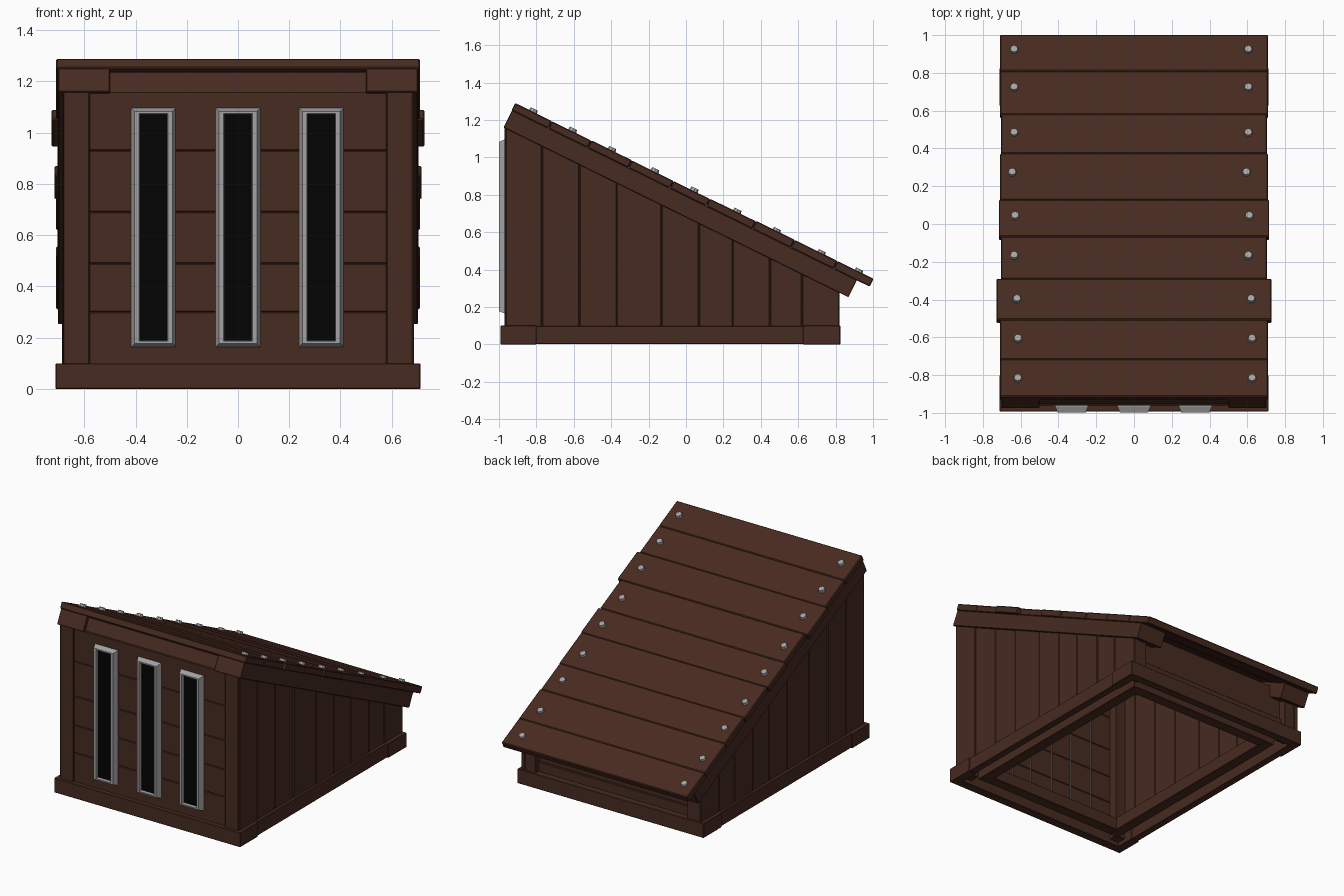
import bpy, bmesh, math, random
from mathutils import Matrix, Vector

if "Cube" in bpy.data.objects:
    bpy.data.objects.remove(bpy.data.objects["Cube"])

random.seed(4)


def mat(name, rgb):
    m = bpy.data.materials.new(name)
    m.diffuse_color = (*rgb, 1)
    m.use_nodes = True
    m.node_tree.nodes["Principled BSDF"].inputs["Base Color"].default_value = m.diffuse_color
    return m


WOOD = mat("brown_wood", (0.063, 0.0235, 0.0145))
METAL = mat("grey_metal", (0.37, 0.37, 0.37))
BLACK = mat("black_opening", (0.001, 0.001, 0.001))


def finish(name, bm, mats, bevel=0):
    bmesh.ops.recalc_face_normals(bm, faces=bm.faces)
    me = bpy.data.meshes.new(name)
    bm.to_mesh(me)
    bm.free()
    for m in mats:
        me.materials.append(m)
    ob = bpy.data.objects.new(name, me)
    bpy.context.collection.objects.link(ob)
    if bevel:
        b = ob.modifiers.new("chamfer", "BEVEL")
        b.width, b.segments = bevel, 1
    return ob


def box(name, x, y, z, matrix=Matrix(), bevel=0.003, m=WOOD):
    bm = bmesh.new()
    size = Vector((x[1] - x[0], y[1] - y[0], z[1] - z[0]))
    mid = Vector((x[0] + x[1], y[0] + y[1], z[0] + z[1])) / 2
    bmesh.ops.create_cube(bm, size=1, matrix=matrix @ Matrix.Translation(mid) @ Matrix.Diagonal((*size, 1)))
    return finish(name, bm, [m], bevel)


def prism_x(name, x0, x1, yz, bevel=0.003):
    """Side profile in y/z, extruded along x."""
    bm = bmesh.new()
    f = bm.faces.new([bm.verts.new((x0, y, z)) for y, z in yz])
    ext = bmesh.ops.extrude_face_region(bm, geom=[f])["geom"]
    bmesh.ops.translate(bm, verts=[v for v in ext if isinstance(v, bmesh.types.BMVert)], vec=(x1 - x0, 0, 0))
    return finish(name, bm, [WOOD], bevel)


def span(s, a, b):
    return tuple(sorted((s * a, s * b)))


# roof frame: x, distance down the slope, height above the roof surface
A = math.atan2(0.94, 1.91)
C, S = math.cos(A), math.sin(A)
ROOF = Matrix(((1, 0, 0, 0), (0, C, S, -0.91), (0, -S, C, 1.292), (0, 0, 0, 1)))


def under(y):
    """Height of the rafter underside at y."""
    return 1.162 - math.tan(A) * (y + 0.974)


# roof planks with a bolt at each end
edges = [-0.912, -0.715, -0.505, -0.288, -0.065, 0.13, 0.375, 0.58, 0.81, 1.003]
half = [0.71, 0.71, 0.728, 0.704, 0.716, 0.71, 0.704, 0.71, 0.71]
bolt_y = [-0.81, -0.6, -0.39, -0.16, 0.05, 0.28, 0.49, 0.73, 0.93]
bolt_x = [-0.615, -0.615, -0.62, -0.635, -0.63, -0.645, -0.635, -0.635, -0.635]
for i in range(9):
    u0, u1 = (edges[i] + 0.91) / C, (edges[i + 1] + 0.91) / C
    lift = random.uniform(-0.004, 0.001)
    box(f"roof_plank_{i}", (-half[i], half[i]), (u0, u1), (-0.047, lift), ROOF, 0.005)
    for dx in (0, 1.24):
        bm = bmesh.new()
        at = Matrix.Translation((bolt_x[i] + dx, (bolt_y[i] + 0.91) / C - 0.008, 0.002))
        bmesh.ops.create_cone(bm, cap_ends=True, segments=8, radius1=0.026, radius2=0.020,
                              depth=0.024, matrix=ROOF @ at)
        finish(f"roof_bolt_{i}", bm, [METAL])

# rafters along both sides, cross header between them
for s in (-1, 1):
    box("rafter", span(s, 0.50, 0.702), (0, 2.055), (-0.148, -0.045), ROOF)
box("front_header", (-0.502, 0.502), (0.02, 0.09), (-0.148, -0.05), ROOF)

# side walls of upright boards
cuts = [-0.965, -0.77, -0.57, -0.37, -0.13, 0.07, 0.25, 0.45, 0.62, 0.82]
for s in (-1, 1):
    for i in range(9):
        a, b = cuts[i], cuts[i + 1]
        out = 0.685 + random.uniform(-0.003, 0.003)
        x0, x1 = span(s, 0.655, out)
        prism_x(f"side_board_{i}", x0, x1, [(a, 0.03), (b, 0.03), (b, under(b) + 0.02), (a, under(a) + 0.02)], 0.005)

# corner posts
for s in (-1, 1):
    for name, a, b in (("front_post", -0.971, -0.87), ("back_post", 0.72, 0.815)):
        x0, x1 = span(s, 0.58, 0.682)
        prism_x(name, x0, x1, [(a, 0.03), (b, 0.03), (b, under(b)), (a, under(a) - 0.001)])

# front wall of level boards
rows = [0.05, 0.30, 0.49, 0.69, 0.93, 1.16]
for i in range(5):
    box(f"front_board_{i}", (-0.582, 0.582), (-0.962, -0.93), (rows[i], rows[i + 1]), bevel=0.004)

# recessed back wall
box("back_board", (-0.582, 0.582), (0.735, 0.765), (0.16, 0.39))
box("back_sill_board", (-0.582, 0.582), (0.75, 0.78), (0.03, 0.165))

# base trim and corner blocks
box("front_base", (-0.712, 0.712), (-0.992, -0.93), (0, 0.1))
box("back_base", (-0.712, 0.712), (0.77, 0.825), (0, 0.1))
for s in (-1, 1):
    box("side_base", span(s, 0.655, 0.704), (-0.95, 0.8), (0.002, 0.099))
    for a, b in ((-0.985, -0.8), (0.625, 0.82)):
        box("base_corner", span(s, 0.65, 0.712), (a, b), (0, 0.1))
    box("inner_side_sill", span(s, 0.51, 0.585), (-0.86, 0.70), (0.01, 0.1))
for a, b in ((-0.86, -0.785), (0.625, 0.70)):
    box("inner_cross_sill", (-0.585, 0.585), (a, b), (0.012, 0.098))

# tall windows: chamfered metal frame around a black pane
steps = [(0.087, 0.466, -0.925), (0.087, 0.466, -0.967), (0.074, 0.453, -0.999),
         (0.056, 0.444, -0.999), (0.053, 0.441, -0.980)]
for cx in (-0.33, 0, 0.325):
    bm = bmesh.new()
    rings = [[bm.verts.new((cx + sx * w, y, 0.63 + sz * h))
              for sx, sz in ((-1, -1), (1, -1), (1, 1), (-1, 1))] for w, h, y in steps]
    for r, q in zip(rings, rings[1:]):
        for k in range(4):
            bm.faces.new((r[k], r[(k + 1) % 4], q[(k + 1) % 4], q[k]))
    bm.faces.new(rings[-1]).material_index = 1
    finish("window", bm, [METAL, BLACK])
